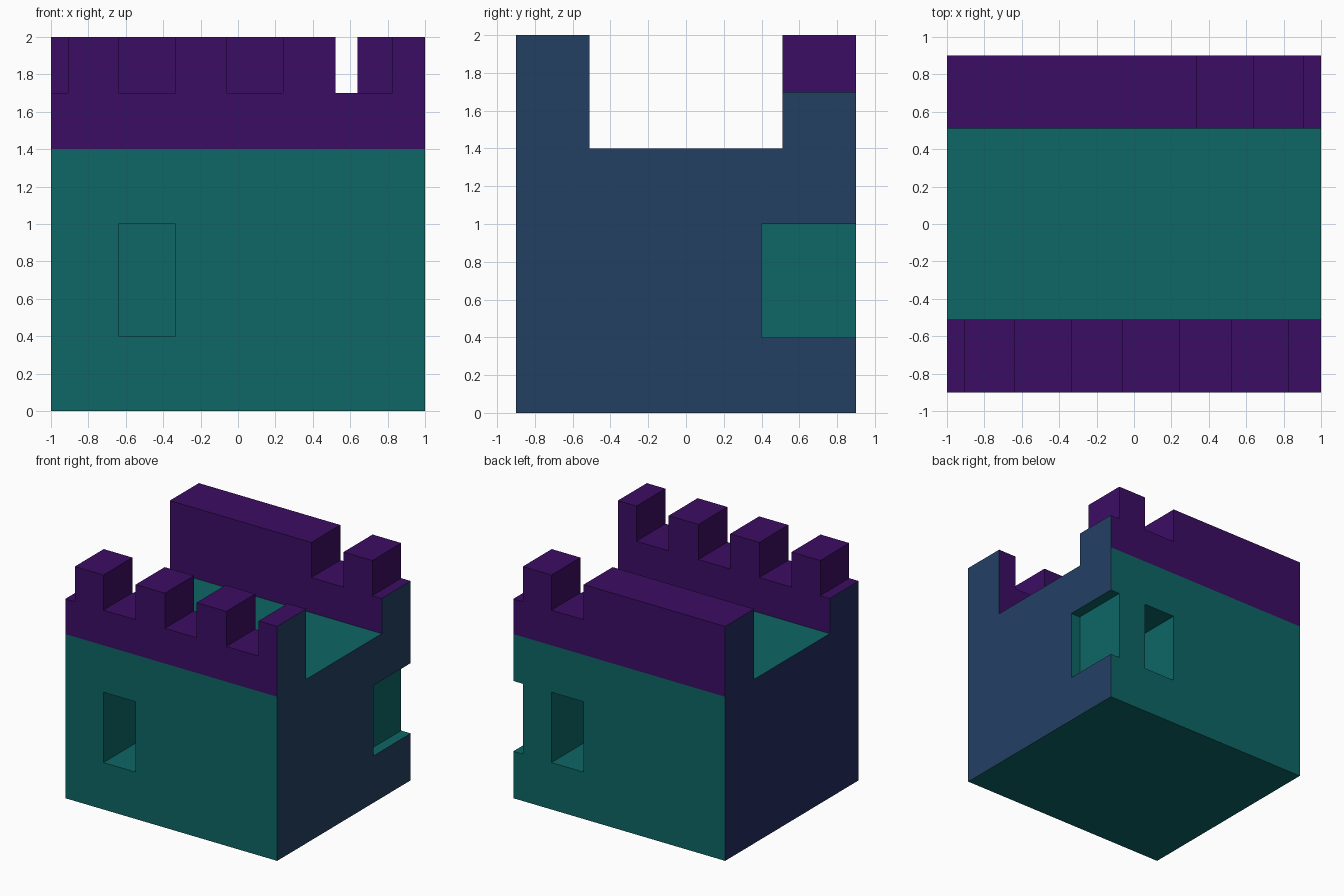
import bpy
import bmesh

cube = bpy.data.objects.get("Cube")
if cube:
    bpy.data.objects.remove(cube, do_unlink=True)


def make_material(name, rgb):
    """Flat colour from 0-255 sRGB, stored as linear values."""
    linear = [((c / 255 + 0.055) / 1.055) ** 2.4 if c > 10 else c / 255 / 12.92 for c in rgb]
    mat = bpy.data.materials.new(name)
    mat.use_nodes = True
    mat.diffuse_color = (*linear, 1)
    bsdf = next(n for n in mat.node_tree.nodes if n.type == 'BSDF_PRINCIPLED')
    bsdf.inputs["Base Color"].default_value = (*linear, 1)
    return mat


TEAL = make_material("teal", (14, 102, 102))
PURPLE = make_material("purple", (60, 13, 100))
BLUE = make_material("slate_blue", (35, 64, 100))
NAVY = make_material("navy", (35, 45, 97))


def extrude_profile(name, outline, y0, y1):
    """Solid from an (x, z) outline swept from y0 to y1."""
    bm = bmesh.new()
    face = bm.faces.new([bm.verts.new((x, y0, z)) for x, z in outline])
    swept = bmesh.ops.extrude_face_region(bm, geom=[face])["geom"]
    verts = [v for v in swept if isinstance(v, bmesh.types.BMVert)]
    bmesh.ops.translate(bm, verts=verts, vec=(0, y1 - y0, 0))
    bmesh.ops.recalc_face_normals(bm, faces=bm.faces[:])
    mesh = bpy.data.meshes.new(name)
    bm.to_mesh(mesh)
    bm.free()
    obj = bpy.data.objects.new(name, mesh)
    bpy.context.scene.collection.objects.link(obj)
    return obj


def box(name, x0, x1, y0, y1, z0, z1):
    return extrude_profile(name, [(x0, z0), (x1, z0), (x1, z1), (x0, z1)], y0, y1)


def paint(obj, main):
    """Main colour everywhere, blue on the outer +x end, navy on the outer -x end."""
    obj.data.materials.clear()
    for mat in (main, BLUE, NAVY):
        obj.data.materials.append(mat)
    for p in obj.data.polygons:
        x = p.center.x
        p.material_index = 0
        if abs(p.normal.x) > 0.9 and abs(x) > 0.99:
            p.material_index = 1 if x > 0 else 2


W, D = 1.0, 0.9                 # half width and half depth
ROOF, CRENEL, TOP = 1.4, 1.7, 2.0
INNER = 0.51                    # inner face of the parapets

# Main block with deep window recesses
body = box("wall_block", -W, W, -D, D, 0, ROOF)
windows = {
    "front_window": (-0.64, -0.335, -1.0, -0.4),
    "back_window": (0.335, 0.64, 0.4, 1.0),
    "corner_window": (0.91, 1.2, 0.4, 1.0),
}
for name, (x0, x1, y0, y1) in windows.items():
    cutter = box(name + "_cutter", x0, x1, y0, y1, 0.4, 1.0)
    mod = body.modifiers.new(name, 'BOOLEAN')
    mod.operation = 'DIFFERENCE'
    mod.solver = 'EXACT'
    mod.object = cutter
    cutter.hide_render = True
    bpy.context.view_layer.objects.active = body
    bpy.ops.object.modifier_apply(modifier=name)
    bpy.data.objects.remove(cutter, do_unlink=True)
paint(body, TEAL)


def parapet(name, gaps, y0, y1):
    """Parapet wall with notches cut down to the crenel height."""
    outline = [(W, ROOF), (-W, ROOF)]
    if gaps[0][0] > -W:
        outline.append((-W, TOP))
    for a, b in gaps:
        if a > -W:
            outline.append((a, TOP))
        outline += [(a, CRENEL), (b, CRENEL)]
        if b < W:
            outline.append((b, TOP))
    if gaps[-1][1] < W:
        outline.append((W, TOP))
    paint(extrude_profile(name, outline, y0, y1), PURPLE)


# Battlements
parapet("front_battlement",
        [(-W, -0.91), (-0.64, -0.335), (-0.06, 0.24), (0.52, 0.825)], -D, -INNER)
parapet("back_battlement", [(0.335, 0.64), (0.91, W)], INNER, D)
